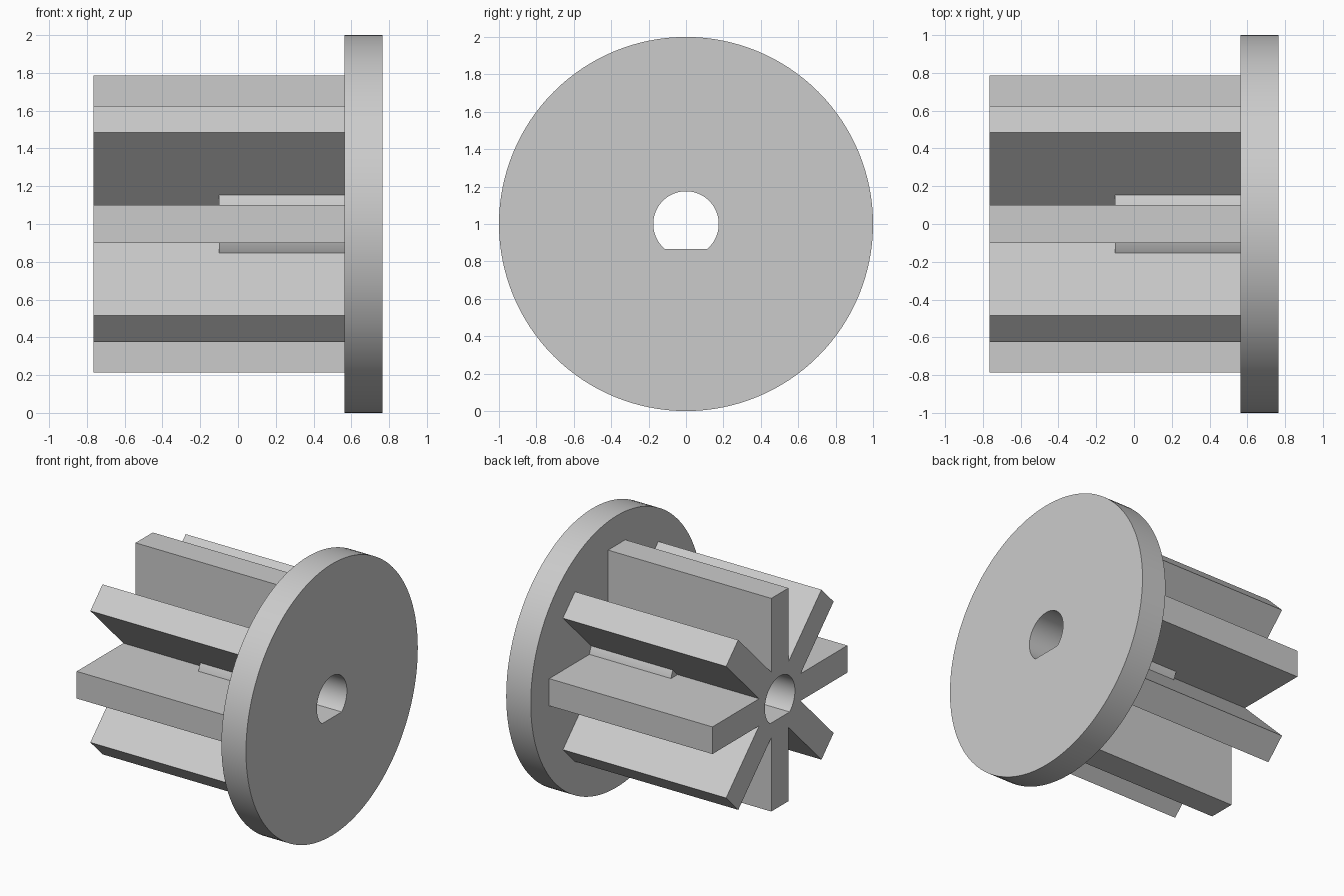
import bpy, bmesh
from math import sin, cos, pi, asin, sqrt, radians

cube = bpy.data.objects.get("Cube")
if cube:
    bpy.data.objects.remove(cube, do_unlink=True)

# Overall dimensions, with the axle along x at height AXIS_Z
AXIS_Z = 1.0
X_END, X_HUB, X_DISC, X_FACE = -0.765, -0.10, 0.565, 0.765
DISC_R, HUB_R, FIN_R, FIN_HALF = 1.0, 0.333, 0.785, 0.1
BORE_R, BORE_FLAT = 0.175, -0.133
FINS = 8

grey = bpy.data.materials.new("light_grey")
grey.use_nodes = True
grey.diffuse_color = (0.6, 0.6, 0.6, 1)
grey.node_tree.nodes["Principled BSDF"].inputs["Base Color"].default_value = (0.6, 0.6, 0.6, 1)


def circle(radius, count):
    return [(radius * cos(2 * pi * i / count), radius * sin(2 * pi * i / count))
            for i in range(count)]


def d_bore(count=64):
    """Round bore with one flat at the bottom."""
    start = asin(BORE_FLAT / BORE_R)
    sweep = pi - 2 * start
    return [(BORE_R * cos(start + sweep * i / count), BORE_R * sin(start + sweep * i / count))
            for i in range(count + 1)]


def paddle_star():
    """Outline of square-ended fins meeting in sharp valleys."""
    step = 2 * pi / FINS
    valley = FIN_HALF / sin(step / 2)
    points = []
    for i in range(FINS):
        a = i * step
        for along, side in ((FIN_R, -FIN_HALF), (FIN_R, FIN_HALF)):
            points.append((along * cos(a) - side * sin(a), along * sin(a) + side * cos(a)))
        points.append((valley * cos(a + step / 2), valley * sin(a + step / 2)))
    return points


def extrude_ring(name, outer, inner, x0, x1):
    """Solid between two outlines in the yz plane, from x0 to x1."""
    bm = bmesh.new()
    edges = []
    for loop in (outer, inner):
        verts = [bm.verts.new((x0, y, AXIS_Z + z)) for y, z in loop]
        edges += [bm.edges.new((v, verts[i - 1])) for i, v in enumerate(verts)]
    bmesh.ops.triangle_fill(bm, edges=edges, use_beauty=True, normal=(-1, 0, 0))
    result = bmesh.ops.extrude_face_region(bm, geom=bm.faces[:], use_keep_orig=True)
    moved = [g for g in result["geom"] if isinstance(g, bmesh.types.BMVert)]
    bmesh.ops.translate(bm, verts=moved, vec=(x1 - x0, 0, 0))
    bmesh.ops.recalc_face_normals(bm, faces=bm.faces[:])
    mesh = bpy.data.meshes.new(name)
    bm.to_mesh(mesh)
    bm.free()
    mesh.materials.append(grey)
    obj = bpy.data.objects.new(name, mesh)
    bpy.context.collection.objects.link(obj)
    bpy.ops.object.select_all(action="DESELECT")
    obj.select_set(True)
    bpy.context.view_layer.objects.active = obj
    bpy.ops.object.shade_smooth_by_angle(angle=radians(20))
    return obj


# End flange, fins around the bore, and the short collar between the fins
extrude_ring("end_disc", circle(DISC_R, 128), d_bore(), X_DISC, X_FACE)
extrude_ring("paddle_fins", paddle_star(), d_bore(), X_END, X_DISC)
extrude_ring("hub_collar", circle(HUB_R, 96), circle(0.22, 32), X_HUB, X_DISC)
